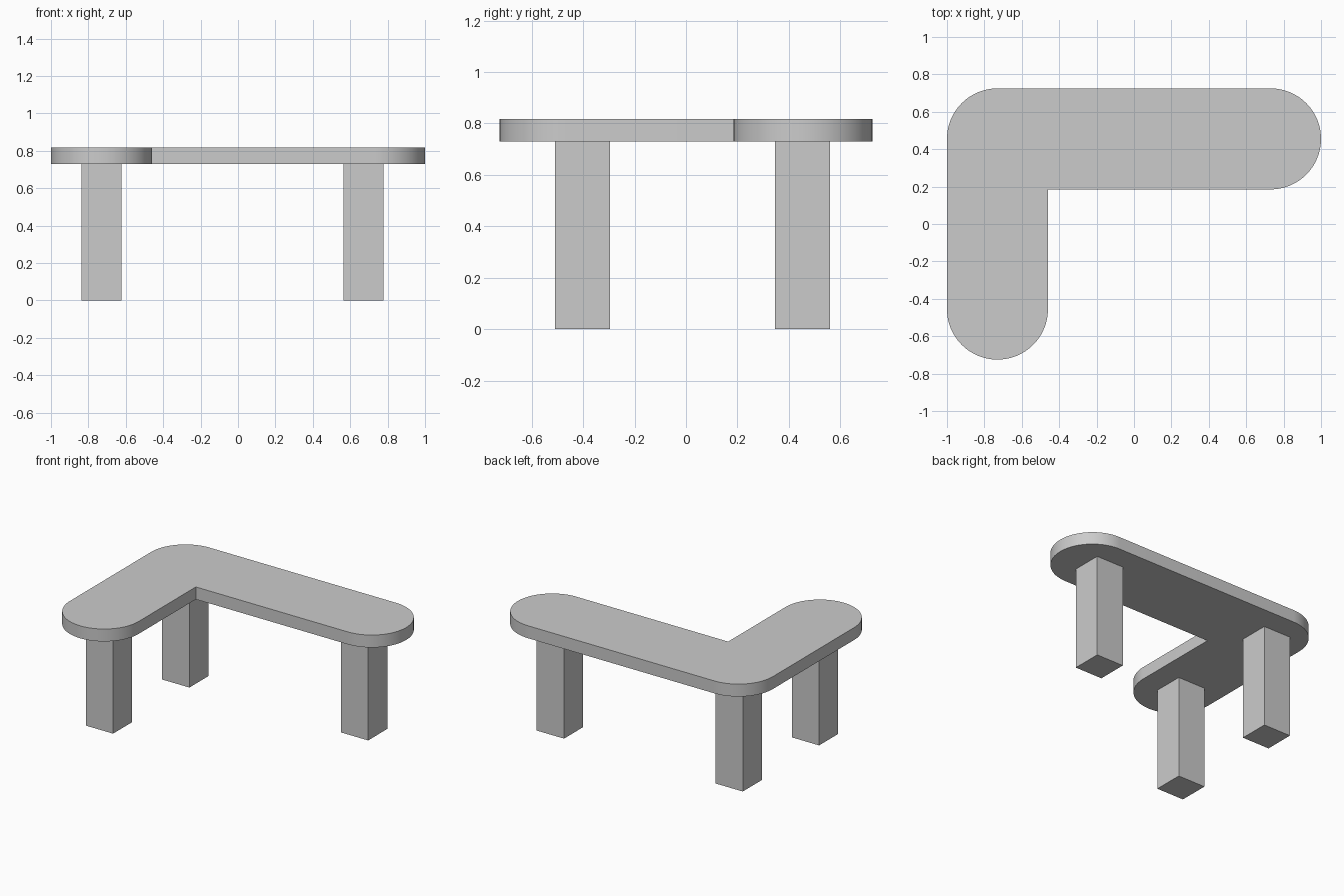
import bpy, bmesh, math

if "Cube" in bpy.data.objects:
    bpy.data.objects.remove(bpy.data.objects["Cube"])

R = 0.27                      # half width of each arm
CX, CY = -0.73, 0.455         # centre of the rounded corner
END_X, END_Y = 0.73, -0.455   # centres of the two rounded ends
Z_LOW, Z_TOP = 0.73, 0.818


def arc(cx, cy, start, stop, steps):
    return [(cx + R * math.cos(math.radians(start + (stop - start) * i / steps)),
             cy + R * math.sin(math.radians(start + (stop - start) * i / steps)))
            for i in range(steps + 1)]


def finish(bm, name):
    bmesh.ops.recalc_face_normals(bm, faces=bm.faces)
    mesh = bpy.data.meshes.new(name)
    bm.to_mesh(mesh)
    bm.free()
    obj = bpy.data.objects.new(name, mesh)
    bpy.context.collection.objects.link(obj)
    return obj


# L-shaped top with rounded ends and outer corner
outline = (arc(END_X, CY, -90, 90, 48)
           + arc(CX, CY, 90, 180, 24)
           + arc(CX, END_Y, 180, 360, 48)
           + [(CX + R, CY - R)])
bm = bmesh.new()
face = bm.faces.new([bm.verts.new((x, y, Z_LOW)) for x, y in outline])
side = bmesh.ops.extrude_face_region(bm, geom=[face], use_keep_orig=True)
new_verts = [g for g in side["geom"] if isinstance(g, bmesh.types.BMVert)]
bmesh.ops.translate(bm, verts=new_verts, vec=(0, 0, Z_TOP - Z_LOW))
top = finish(bm, "table_top")
bpy.context.view_layer.objects.active = top
top.select_set(True)
bpy.ops.object.shade_smooth_by_angle(angle=math.radians(30))


# Square legs
def leg(name, x, y, width=0.214):
    bm = bmesh.new()
    bmesh.ops.create_cube(bm, size=1)
    bmesh.ops.scale(bm, verts=bm.verts, vec=(width, width, Z_LOW))
    obj = finish(bm, name)
    obj.location = (x, y, Z_LOW / 2)


leg("corner_leg", -0.73, 0.453)
leg("right_leg", 0.671, 0.453)
leg("front_leg", -0.73, -0.402)
